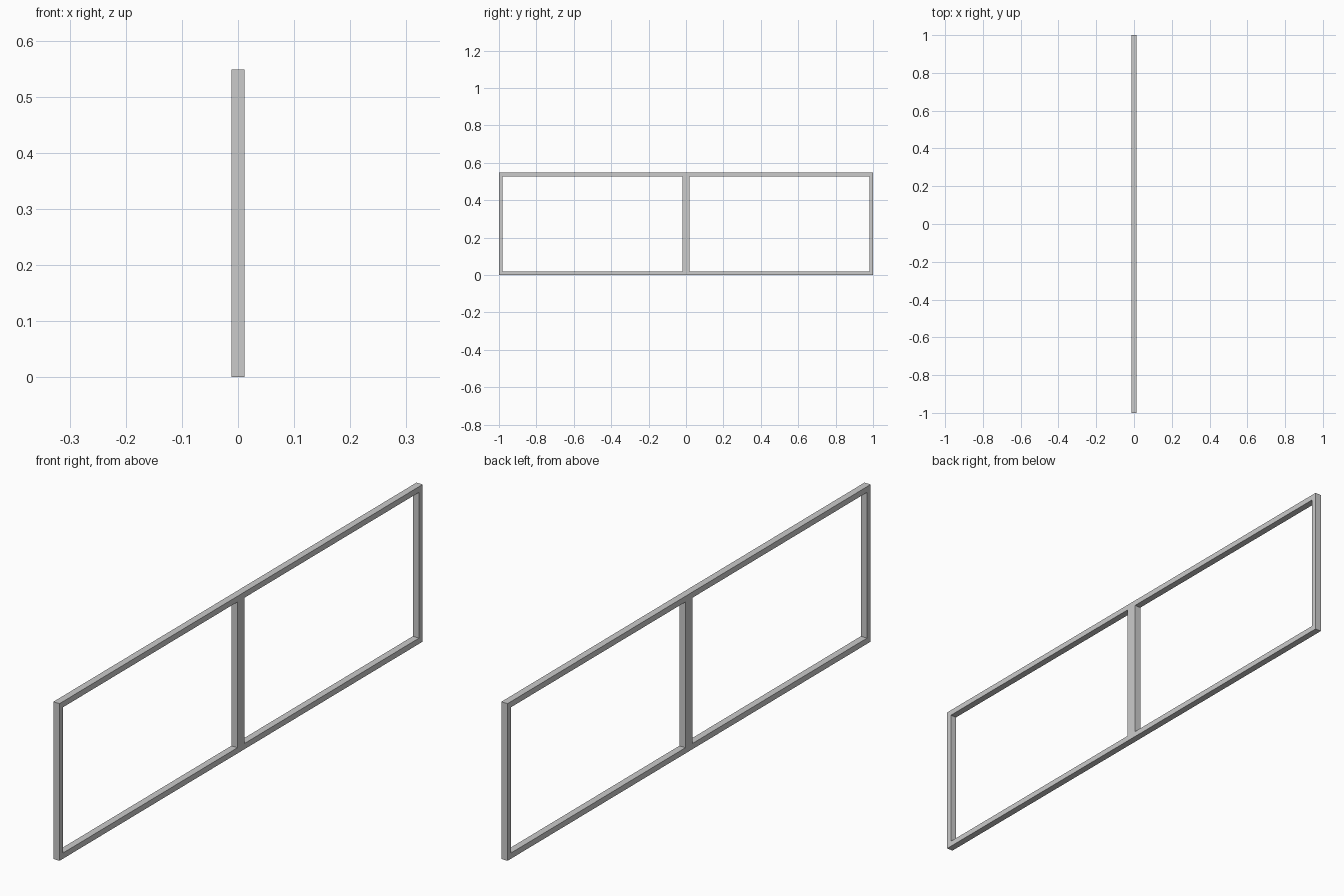
import bpy

if "Cube" in bpy.data.objects:
    bpy.data.objects.remove(bpy.data.objects["Cube"])

DEPTH = 0.024     # x thickness of every bar
HEIGHT = 0.548    # overall height
BAR = 0.02        # bar width seen from the side
HALF = 1.0        # half length along y


def box(name, y0, y1, z0, z1):
    bpy.ops.mesh.primitive_cube_add(size=1, location=(0, (y0 + y1) / 2, (z0 + z1) / 2))
    ob = bpy.context.object
    ob.name = name
    ob.scale = (DEPTH, y1 - y0, z1 - z0)
    bpy.ops.object.transform_apply(location=False, rotation=False, scale=True)
    return ob


# Long horizontal rails
box("bottom_rail", -HALF, HALF, 0, BAR)
box("top_rail", -HALF, HALF, HEIGHT - BAR, HEIGHT)

# Uprights fitted between the rails; the middle one is double width
for name, y0, y1 in (("left_post", -HALF, -HALF + BAR),
                     ("middle_post", -BAR, BAR),
                     ("right_post", HALF - BAR, HALF)):
    box(name, y0, y1, BAR, HEIGHT - BAR)
